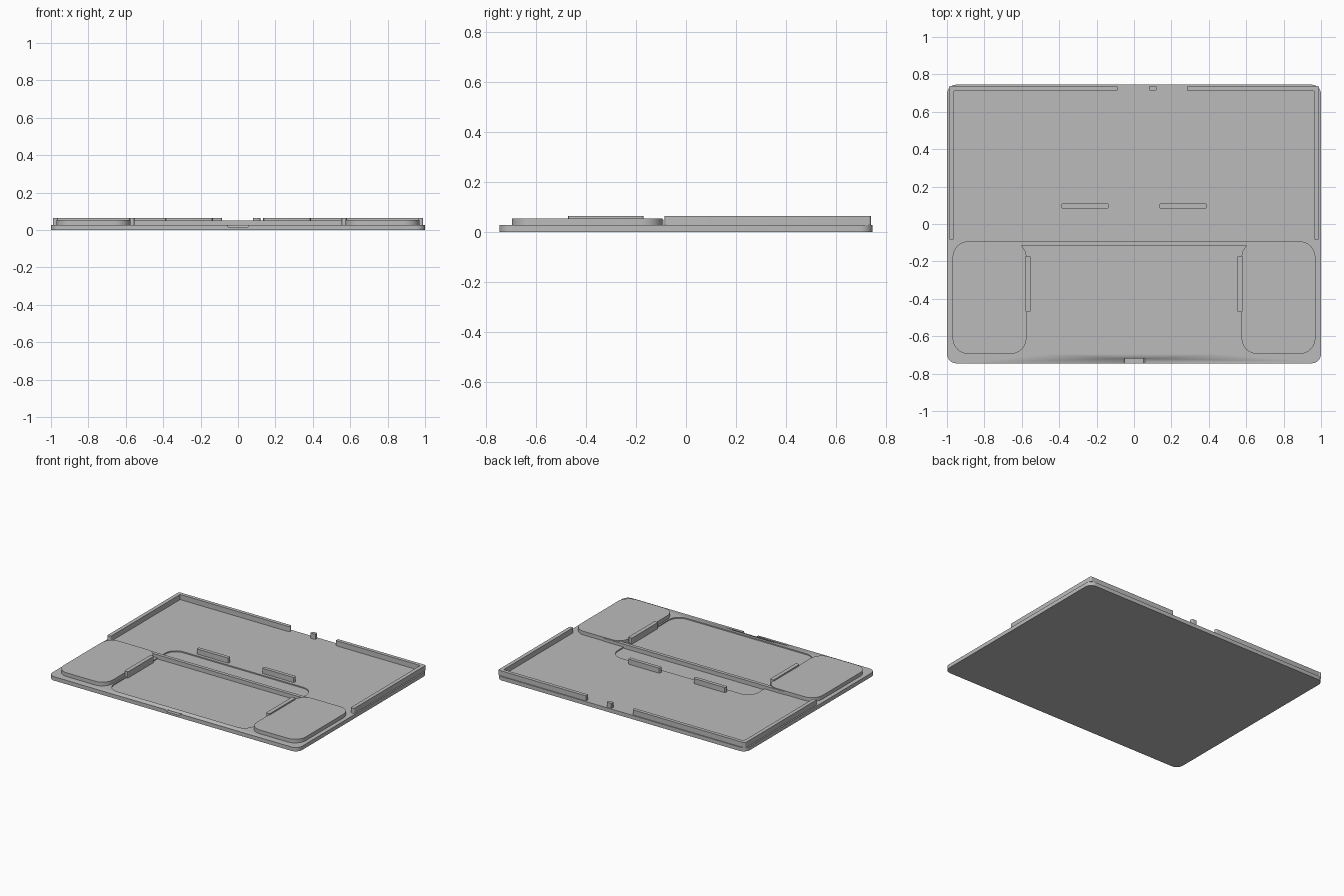
import bpy, bmesh, math

if "Cube" in bpy.data.objects:
    bpy.data.objects.remove(bpy.data.objects["Cube"])

grey = bpy.data.materials.new("plain grey")
grey.diffuse_color = (0.50, 0.50, 0.50, 1)
grey.use_nodes = True
grey.node_tree.nodes["Principled BSDF"].inputs["Base Color"].default_value = grey.diffuse_color


def slab(name, x0, x1, y0, y1, z0, z1, r=0.0, seg=8):
    """Extruded rectangle with rounded vertical corners."""
    pts = []
    corners = ((x1 - r, y1 - r), (x0 + r, y1 - r), (x0 + r, y0 + r), (x1 - r, y0 + r))
    for i, (cx, cy) in enumerate(corners):
        for k in range(seg + 1 if r else 1):
            a = math.pi / 2 * (i + k / seg)
            pts.append((cx + r * math.cos(a), cy + r * math.sin(a), z0))
    bm = bmesh.new()
    face = bm.faces.new([bm.verts.new(p) for p in pts])
    top = bmesh.ops.extrude_face_region(bm, geom=[face])["geom"]
    bmesh.ops.translate(bm, vec=(0, 0, z1 - z0),
                        verts=[v for v in top if isinstance(v, bmesh.types.BMVert)])
    bmesh.ops.recalc_face_normals(bm, faces=bm.faces)
    mesh = bpy.data.meshes.new(name)
    bm.to_mesh(mesh)
    bm.free()
    mesh.materials.append(grey)
    ob = bpy.data.objects.new(name, mesh)
    bpy.context.collection.objects.link(ob)
    bpy.context.view_layer.objects.active = ob
    ob.select_set(True)
    bpy.ops.object.shade_smooth_by_angle(angle=math.radians(30))
    ob.select_set(False)
    return ob


def cut(target, cutter):
    mod = target.modifiers.new(cutter.name, 'BOOLEAN')
    mod.operation, mod.solver, mod.object = 'DIFFERENCE', 'EXACT', cutter
    cutter.hide_render = True
    cutter.hide_set(True)


BASE = 0.028   # top of the base plate
WALL = 0.065   # top of the walls and ribs

# Base plate with a shallow well and a finger notch in the front edge
base = slab("base_plate", -1, 1, -0.745, 0.745, 0, BASE, 0.05)
cut(base, slab("well_cutter", -0.565, 0.565, -0.695, 0.06, 0.020, 0.1, 0.085))
notch = slab("notch_cutter", -0.065, 0.065, -0.78, -0.72, 0.016, 0.04)
for v in notch.data.vertices:          # sloping notch ends
    if v.co.z < 0.02:
        v.co.x *= 0.8
cut(base, notch)

# Mirrored parts
for side, s in (("left", -1), ("right", 1)):
    def pair(name, a, b, *rest):
        return slab(side + "_" + name, min(s * a, s * b), max(s * a, s * b), *rest)
    pair("palm_pad", 0.575, 0.97, -0.695, -0.093, BASE, 0.055, 0.085)
    pair("pad_rib", 0.553, 0.582, -0.47, -0.17, 0.020, WALL, 0.008, 3)
    pair("side_wall", 0.962, 0.99, -0.085, 0.738, BASE, WALL, 0.01, 4)
    pair("inner_rib", 0.135, 0.39, 0.083, 0.109, BASE, WALL, 0.008, 3)

# Cross bar joining the pads
slab("cross_bar", -0.73, 0.73, -0.115, -0.09, 0.020, 0.05)

# Back wall segments and the small post between them
slab("back_wall_left", -0.975, -0.085, 0.712, 0.738, BASE, WALL, 0.01, 4)
slab("back_wall_right", 0.285, 0.975, 0.712, 0.738, BASE, WALL)
slab("back_post", 0.08, 0.12, 0.712, 0.738, BASE, WALL, 0.008, 3)
